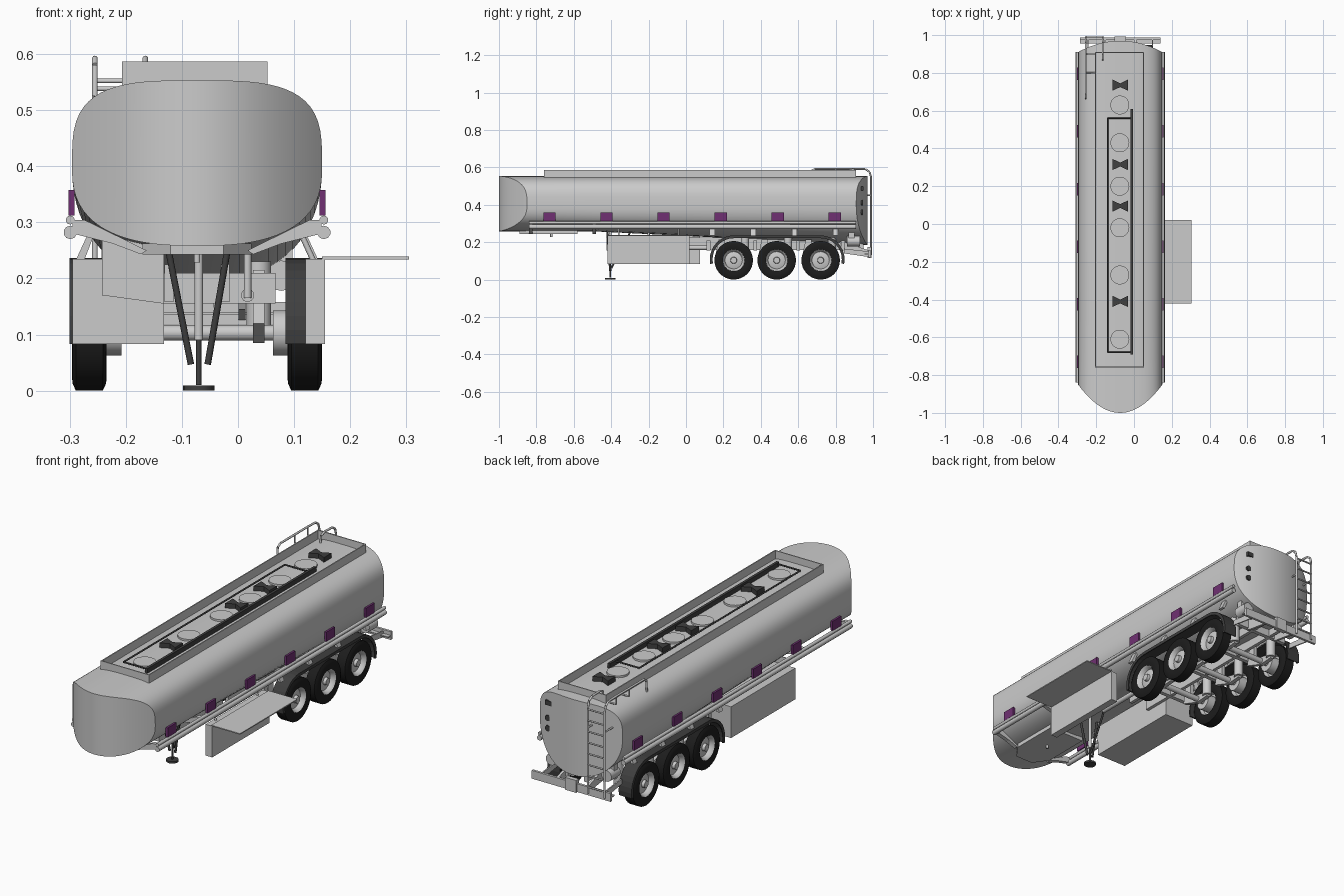
import bpy, bmesh, math
from mathutils import Vector

if "Cube" in bpy.data.objects:
    bpy.data.objects.remove(bpy.data.objects["Cube"])

CX = -0.073          # tank centre line
HW = 0.223           # tank half width
MATS = {}
for n, c in {"black": (0.012, 0.012, 0.012), "dark": (0.05, 0.05, 0.05), "purple": (0.16, 0.03, 0.17)}.items():
    MATS[n] = bpy.data.materials.new(n)
    MATS[n].diffuse_color = (*c, 1)


def finish(name, bm, mat=None, smooth=None):
    bmesh.ops.recalc_face_normals(bm, faces=bm.faces)
    me = bpy.data.meshes.new(name)
    bm.to_mesh(me)
    bm.free()
    ob = bpy.data.objects.new(name, me)
    bpy.context.collection.objects.link(ob)
    if mat:
        me.materials.append(MATS[mat])
    if smooth:
        bpy.ops.object.select_all(action='DESELECT')
        ob.select_set(True)
        bpy.context.view_layer.objects.active = ob
        bpy.ops.object.shade_smooth_by_angle(angle=math.radians(smooth))
    return ob


def prism(name, pts, axis, a, b, mat=None):
    """Extrude a 2D outline along axis x, y or z from a to b."""
    put = {"x": lambda p, t: (t, p[0], p[1]), "y": lambda p, t: (p[0], t, p[1]),
           "z": lambda p, t: (p[0], p[1], t)}[axis]
    bm = bmesh.new()
    lo = [bm.verts.new(put(p, a)) for p in pts]
    hi = [bm.verts.new(put(p, b)) for p in pts]
    bm.faces.new(lo)
    bm.faces.new(hi)
    for i in range(len(pts)):
        j = (i + 1) % len(pts)
        bm.faces.new((lo[i], lo[j], hi[j], hi[i]))
    return finish(name, bm, mat)


def box(name, x0, x1, y0, y1, z0, z1, mat=None):
    return prism(name, [(x0, y0), (x1, y0), (x1, y1), (x0, y1)], "z", z0, z1, mat)


def tube(name, pts, r, mat=None, seg=10):
    """Round bar through a list of points."""
    bm = bmesh.new()
    for a, b in zip(pts, pts[1:]):
        a, b = Vector(a), Vector(b)
        m = (b - a).to_track_quat('Z', 'Y').to_matrix().to_4x4()
        m.translation = (a + b) / 2
        bmesh.ops.create_cone(bm, cap_ends=True, segments=seg, radius1=r, radius2=r,
                              depth=(b - a).length, matrix=m)
    return finish(name, bm, mat, 40)


def lathe(name, prof, c, side, mat=None, seg=32):
    """Revolve (offset, radius) points around the x axis."""
    bm = bmesh.new()
    rings = [[bm.verts.new((c[0] + side * o, c[1] + r * math.cos(k * math.tau / seg),
                            c[2] + r * math.sin(k * math.tau / seg))) for k in range(seg)] for o, r in prof]
    for p, q in zip(rings, rings[1:]):
        for k in range(seg):
            l = (k + 1) % seg
            bm.faces.new((p[k], p[l], q[l], q[k]))
    bmesh.ops.remove_doubles(bm, verts=bm.verts, dist=1e-5)
    return finish(name, bm, mat, 35)


# tank: rounded section, bowed ends, belly dropping toward the rear
N = 36
rel = [-math.cos(math.pi * i / N) for i in range(N + 1)]


def curve(u, n):
    return max(0.0, 1 - abs(u) ** n) ** (1 / n)


bm = bmesh.new()
rings = []
for st, (bot, pw) in enumerate([(0.258, 2.6), (0.258, 2.6), (0.185, 2.2)]):
    top, low = [], []
    for i, u in enumerate(rel):
        y = (-1 + 0.15 * u * u, -0.5, 0.97 - 0.06 * u * u)[st]
        top.append(bm.verts.new((CX + HW * u, y, 0.40 + 0.153 * curve(u, 3.4))))
        low.append(top[i] if i in (0, N) else
                   bm.verts.new((CX + HW * u, y, 0.40 - (0.40 - bot) * curve(u, pw))))
    rings.append((top, low))
for (t0, l0), (t1, l1) in zip(rings, rings[1:]):
    for i in range(N):
        bm.faces.new((t0[i], t0[i + 1], t1[i + 1], t1[i]))
        bm.faces.new((l0[i], l1[i], l1[i + 1], l0[i + 1]))
for t, l in (rings[0], rings[-1]):
    for i in range(N):
        bm.faces.new(list(dict.fromkeys((t[i], t[i + 1], l[i + 1], l[i]))))
finish("tank", bm, None, 30)

# top coaming and walkway frame
box("coaming_left", -0.207, -0.202, -0.76, 0.91, 0.535, 0.587)
box("coaming_right", 0.048, 0.053, -0.76, 0.91, 0.535, 0.587)
for n, y in (("front", -0.76), ("rear", 0.905)):
    box("coaming_" + n, -0.207, 0.053, y, y + 0.005, 0.535, 0.587)
tube("hatch_rail", [(-0.01, -0.68, 0.568), (-0.14, -0.68, 0.568), (-0.14, 0.56, 0.568), (-0.01, 0.56, 0.568)],
     0.004, "dark")
box("hatch_bar", -0.018, -0.005, -0.69, 0.61, 0.55, 0.575, "dark")

# hatches and bow-tie vents
for y in (0.63, 0.43, 0.2, -0.02, -0.27, -0.61):
    tube("hatch", [(-0.075, y, 0.545), (-0.075, y, 0.562)], 0.05, seg=28)
for y in (0.735, 0.315, 0.095, -0.41):
    s = [(-0.042, -0.03), (0, -0.01), (0.042, -0.03), (0.042, 0.03), (0, 0.01), (-0.042, 0.03)]
    prism("vent", [(CX + a, y + b) for a, b in s], "z", 0.55, 0.576, "dark")

# side rails, marker lamps and fender struts
for s, n in ((-1, "left"), (1, "right")):
    x = CX + s * 0.226
    tube("lower_rail_" + n, [(x, -0.84, 0.282), (x, 0.91, 0.282)], 0.012)
    tube("upper_rail_" + n, [(x, -0.84, 0.304), (x, 0.91, 0.304)], 0.008)
    for i in range(6):
        y = -0.73 + 0.305 * i
        box("marker_" + n, CX + s * 0.218, CX + s * 0.229, y - 0.033, y + 0.033, 0.312, 0.358, "purple")
    for y in (0.14, 0.36, 0.58, 0.80):
        prism("fender_strut", [(CX + s * a, b) for a, b in
              ((0.175, 0.3), (0.185, 0.3), (0.215, 0.235), (0.2, 0.235))], "y", y - 0.014, y + 0.014)
    # nose outrigger plates
    for y0, y1 in ((-0.84, -0.82), (-0.5, -0.48)):
        prism("outrigger", [(CX + s * a, b) for a, b in
              ((0.09, 0.25), (0.2, 0.304), (0.222, 0.304), (0.222, 0.28), (0.15, 0.262), (0.1, 0.243))], "y", y0, y1)

# coupling plate and pin
prism("coupling_plate", [(-0.17, -0.82), (-0.12, -0.89), (-0.026, -0.89), (0.024, -0.82), (0.024, -0.58), (-0.17, -0.58)],
      "z", 0.243, 0.262)
tube("coupling_pin", [(CX, -0.72, 0.228), (CX, -0.72, 0.25)], 0.006)

# landing leg with braces and foot
tube("landing_leg", [(-0.07, -0.405, 0.01), (-0.07, -0.405, 0.19)], 0.005, "dark")
tube("landing_leg_sleeve", [(-0.07, -0.405, 0.09), (-0.07, -0.405, 0.26)], 0.008)
tube("leg_brace_left", [(-0.125, -0.42, 0.255), (-0.084, -0.405, 0.047)], 0.006, "dark")
tube("leg_brace_right", [(-0.018, -0.42, 0.255), (-0.054, -0.405, 0.047)], 0.006, "dark")
tube("leg_brace_rear", [(-0.07, -0.30, 0.25), (-0.07, -0.40, 0.06)], 0.005, "dark")
tube("landing_foot", [(-0.07, -0.405, 0.0), (-0.07, -0.405, 0.009)], 0.028, "dark", 16)

# storage box, and cabinet with its lid opened out
box("storage_box", -0.295, -0.132, -0.42, 0.075, 0.083, 0.235)
prism("storage_bracket", [(-0.242, 0.17), (-0.132, 0.155), (-0.132, 0.27), (-0.242, 0.27)], "y", -0.425, -0.42)
box("cabinet", 0.12, 0.155, -0.42, 0.02, 0.083, 0.235)
box("cabinet_lid", 0.15, 0.305, -0.42, 0.02, 0.234, 0.239)
for y in (-0.36, -0.04):
    tube("cabinet_hanger", [(0.135, y, 0.23), (0.11, y, 0.285)], 0.005)

# wheels, axles and fenders
TYRE = [(-0.028, 0.058), (-0.031, 0.075), (-0.03, 0.09), (-0.024, 0.103), (0.024, 0.103),
        (0.03, 0.09), (0.031, 0.075), (0.028, 0.058)]
RIM = [(-0.005, 0.0), (-0.01, 0.05), (-0.028, 0.059), (0.028, 0.059), (0.022, 0.052), (0.006, 0.046),
       (0.012, 0.026), (0.012, 0.018), (0.026, 0.016), (0.026, 0.0)]
AX = (0.255, 0.485, 0.72)
for y in AX:
    for s in (-1, 1):
        c = (CX + s * 0.192, y, 0.103)
        lathe("tyre", TYRE, c, s, "black")
        lathe("rim", RIM, c, s)
        tube("brake_drum", [(CX + s * 0.135, y, 0.103), (CX + s * 0.185, y, 0.103)], 0.04, seg=20)
        tube("air_spring", [(CX + s * 0.11, y + 0.06, 0.1), (CX + s * 0.11, y + 0.06, 0.23)], 0.022, seg=16)
        prism("trailing_arm", [(y - 0.1, 0.12), (y - 0.08, 0.215), (y - 0.05, 0.215), (y - 0.05, 0.135),
                               (y + 0.07, 0.11), (y + 0.07, 0.09), (y, 0.085)], "x", CX + s * 0.1, CX + s * 0.12)
    tube("axle", [(-0.25, y, 0.103), (0.1, y, 0.103)], 0.014, seg=14)


def arch(r):
    front = [(0.255 - r * math.cos(a), 0.108 + r * math.sin(a)) for a in [math.pi / 16 * k for k in range(-1, 9)]]
    rear = [(0.975 - y, z) for y, z in reversed(front)]
    return front + rear


for s, n in ((-1, "left"), (1, "right")):
    prism("fender_" + n, arch(0.128) + arch(0.122)[::-1], "x", CX + s * 0.158, CX + s * 0.227, "dark")
    prism("fender_lip_" + n, arch(0.128) + arch(0.113)[::-1], "x", CX + s * 0.222, CX + s * 0.227, "dark")

# chassis beams, crossbars and discharge pipe
for s in (-1, 1):
    box("chassis_beam", CX + s * 0.05 - 0.008, CX + s * 0.05 + 0.008, -0.05, 0.95, 0.158, 0.225)
for y in (0.12, 0.37, 0.6, 0.84):
    box("crossbar", CX - 0.14, CX + 0.14, y - 0.01, y + 0.01, 0.155, 0.21)
tube("discharge_pipe", [(0.017, -0.2, 0.17), (0.017, 0.12, 0.17)], 0.012)
tube("pipe_drop", [(0.017, -0.2, 0.165), (0.017, -0.2, 0.26)], 0.007)

# rear bumper, arms and lamp pods
box("bumper", -0.285, 0.14, 0.975, 0.987, 0.118, 0.158)
box("bumper_shelf", -0.285, 0.14, 0.955, 0.987, 0.135, 0.14)
for s in (-1, 1):
    prism("bumper_arm", [(0.82, 0.2), (0.85, 0.2), (0.98, 0.155), (0.98, 0.125), (0.85, 0.145)],
          "x", CX + s * 0.08 - 0.006, CX + s * 0.08 + 0.006)
    prism("mud_bracket", [(0.845, 0.165), (0.98, 0.15), (0.98, 0.12), (0.845, 0.14)],
          "x", CX + s * 0.17 - 0.003, CX + s * 0.17 + 0.003)
    tube("lamp_pod", [(CX + s * 0.15, 0.86, 0.205), (CX + s * 0.15, 0.93, 0.205)], 0.027, seg=16)
    box("pod_bracket", CX + s * 0.15 - 0.02, CX + s * 0.15 + 0.02, 0.87, 0.9, 0.2, 0.28)
box("tow_plate", CX - 0.03, CX + 0.03, 0.97, 0.992, 0.115, 0.175)

# rear plate and round lamps on the tank end
box("rear_plate", 0.055, 0.095, 0.93, 0.948, 0.475, 0.497, "dark")
for z in (0.41, 0.36):
    tube("rear_lamp", [(0.085, 0.92, z), (0.085, 0.944, z)], 0.014, "dark", 16)

# ladder with hooped stringers and top handrail
XL, XR = -0.255, -0.165
hoop = [(0.87, 0.55), (0.875, 0.582), (0.9, 0.592), (0.96, 0.59), (0.982, 0.575), (0.99, 0.545), (0.99, 0.13)]
tube("ladder_stringer_right", [(XR, y, z) for y, z in hoop], 0.005)
tube("ladder_stringer_left", [(XL, 0.665, 0.525), (XL, 0.67, 0.58), (XL, 0.69, 0.592)] +
     [(XL, y, z) for y, z in hoop[2:]], 0.005)
for i in range(8):
    z = 0.16 + 0.054 * i
    tube("ladder_rung", [(XL, 0.99, z), (XR, 0.99, z)], 0.004)
for y in (0.8, 0.9):
    tube("handrail_stay", [(XL, y, 0.592), (XL, y, 0.552), (-0.205, y, 0.552)], 0.004)
for x in (XL, XR):
    tube("ladder_stay", [(x, 0.92, 0.45), (x, 0.99, 0.45)], 0.004)

for m in bpy.data.materials:
    if m.users and not m.is_grease_pencil:
        m.use_nodes = True
        m.node_tree.nodes["Principled BSDF"].inputs["Base Color"].default_value = m.diffuse_color
